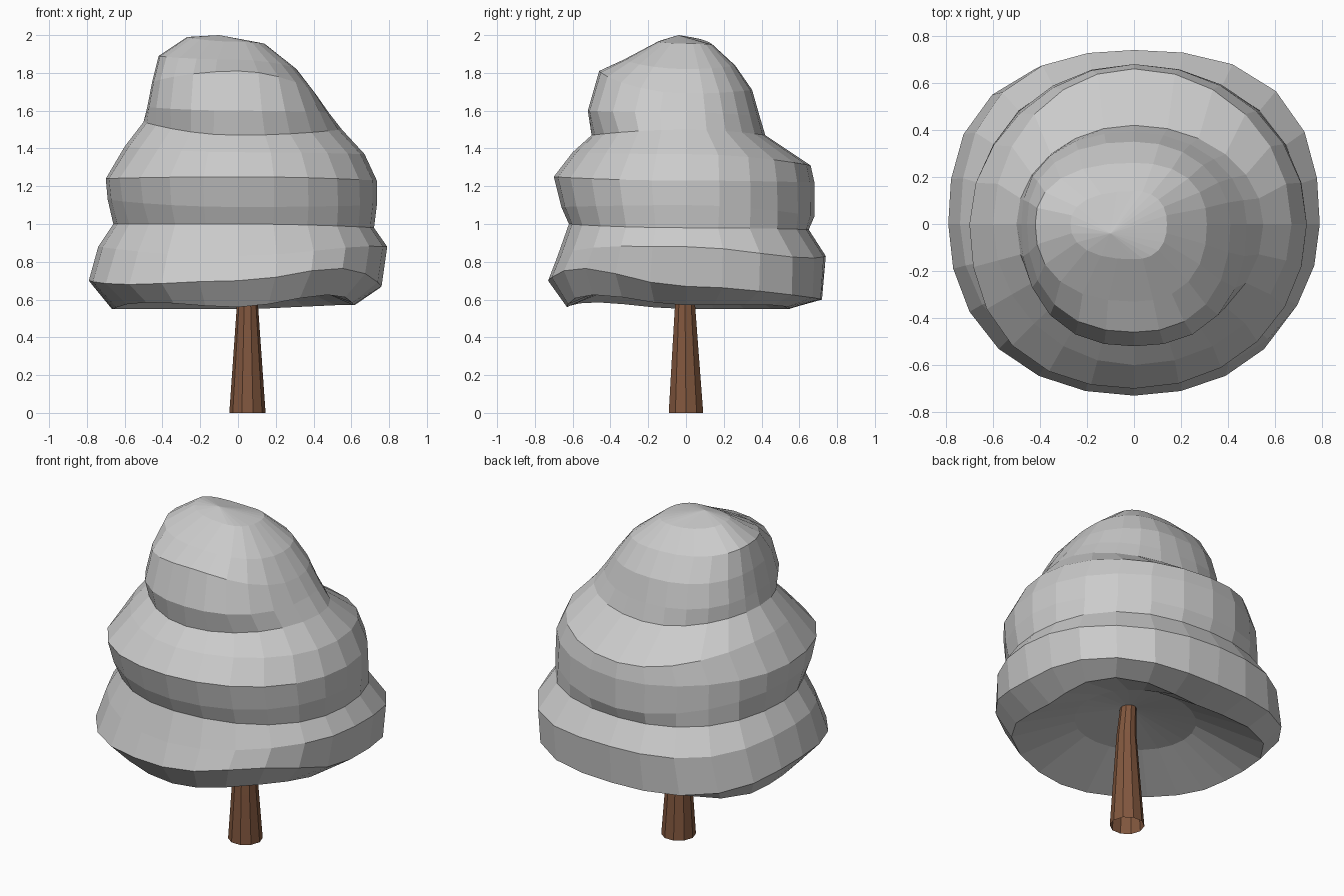
import bpy, bmesh
from math import sin, cos, pi

if "Cube" in bpy.data.objects:
    bpy.data.objects.remove(bpy.data.objects["Cube"])

def finish(bm, name):
    bmesh.ops.recalc_face_normals(bm, faces=bm.faces)
    me = bpy.data.meshes.new(name)
    bm.to_mesh(me)
    bm.free()
    ob = bpy.data.objects.new(name, me)
    bpy.context.collection.objects.link(ob)
    return ob

def loft(bm, rings, start=None, end=None):
    """Skin rings of points; optionally close the ends with a fan to a tip."""
    vs = [[bm.verts.new(p) for p in r] for r in rings]
    n = len(vs[0])
    for a, b in zip(vs, vs[1:]):
        for i in range(n):
            j = (i + 1) % n
            bm.faces.new((a[i], a[j], b[j], b[i]))
    for ring, tip in ((vs[0], start), (vs[-1], end)):
        if tip:
            t = bm.verts.new(tip)
            for i in range(n):
                bm.faces.new((ring[i], ring[(i + 1) % n], t))

# Canopy outline: (reach, height) to the right, back, left and front
OUTLINE = [
    ((.33, .70), (.32, .70), (.36, .70), (.33, .70)),
    ((.61, .57), (.54, .55), (.66, .55), (.63, .56)),
    ((.76, .67), (.72, .60), (.79, .70), (.73, .70)),
    ((.79, .88), (.74, .83), (.74, .88), (.68, .83)),
    ((.72, .98), (.65, .97), (.66, 1.0), (.62, 1.0)),
    ((.735, 1.10), (.68, 1.04), (.69, 1.13), (.66, 1.09)),
    ((.735, 1.23), (.68, 1.22), (.70, 1.24), (.70, 1.25)),
    ((.67, 1.37), (.66, 1.31), (.60, 1.41), (.60, 1.38)),
    ((.55, 1.50), (.42, 1.47), (.50, 1.54), (.50, 1.47)),
    ((.48, 1.59), (.39, 1.57), (.48, 1.62), (.52, 1.60)),
    ((.41, 1.69), (.35, 1.71), (.455, 1.75), (.46, 1.81)),
    ((.31, 1.82), (.26, 1.84), (.42, 1.89), (.33, 1.87)),
    ((.14, 1.955), (.14, 1.95), (.27, 1.99), (.15, 1.965)),
]
# Corner changes (back right, back left, front left, front right)
WIDEN = {1: (.20, .19, .04, .10), 2: (.10, .08, .03, .03), 3: (.08, .07, .01, .02),
         4: (.05, .05, .01, .03), 5: (.01, 0, .03, .02), 6: (0, -.02, .045, .01),
         9: (-.05, 0, 0, 0), 10: (-.04, 0, 0, 0)}
LIFT = {1: (.01, 0, .03, .06), 2: (-.01, -.02, -.02, .08), 3: (-.03, -.01, 0, .02)}

def canopy_ring(k, row, n=24):
    right, back, left, front = row
    power = 2.0 if k < 9 else 2.35
    pts = []
    for i in range(n):
        a = 2 * pi * i / n
        c, s = cos(a), sin(a)
        ex = right if c >= 0 else left
        ey = back if s >= 0 else front
        q = int(a / (pi / 2)) % 4
        corner = sin(2 * a) ** 2
        d = (abs(c) ** power + abs(s) ** power) ** (-1 / power)
        d *= 1 + WIDEN.get(k, (0,) * 4)[q] * corner
        z = ex[1] * c * c + ey[1] * s * s + LIFT.get(k, (0,) * 4)[q] * corner
        pts.append((ex[0] * c * d, ey[0] * s * d, z))
    return pts

bm = bmesh.new()
loft(bm, [canopy_ring(k, r) for k, r in enumerate(OUTLINE)], (.03, 0, .76), (-.10, -.04, 2.0))
finish(bm, "canopy")

# Tapered trunk, open at the ground
def circle(r, x, y, z, n=10):
    return [(x + r * cos(2 * pi * i / n), y + r * sin(2 * pi * i / n), z) for i in range(n)]

bm = bmesh.new()
loft(bm, [circle(.096, .05, 0, 0), circle(.075, .05, -.003, .3), circle(.056, .05, -.005, .57),
          circle(.045, .04, 0, .77)])
trunk = finish(bm, "trunk")
bark = bpy.data.materials.new("bark")
bark.diffuse_color = (.22, .095, .048, 1)
bark.use_nodes = True
bark.node_tree.nodes["Principled BSDF"].inputs["Base Color"].default_value = bark.diffuse_color
trunk.data.materials.append(bark)
